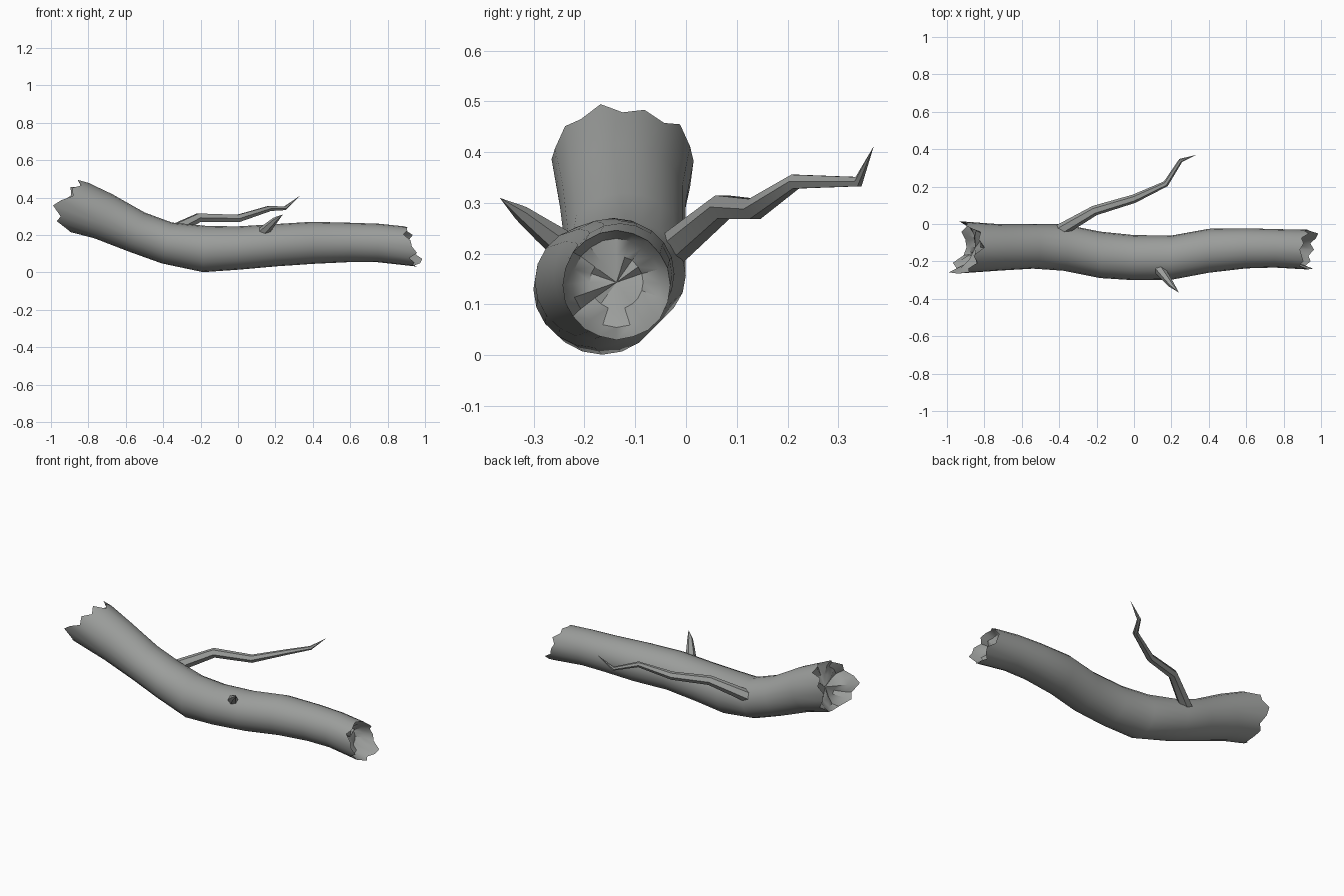
import bpy, bmesh, random
from math import sin, cos, pi, radians
from mathutils import Vector

random.seed(4)
cube = bpy.data.objects.get("Cube")
if cube:
    bpy.data.objects.remove(cube)

bark = bpy.data.materials.new("grey_bark")
bark.use_nodes = True
COLOUR = (0.33, 0.34, 0.33, 1)
bark.diffuse_color = COLOUR
bark.node_tree.nodes["Principled BSDF"].inputs["Base Color"].default_value = COLOUR


def bridge(bm, a, b):
    n = len(a)
    for i in range(n):
        bm.faces.new((a[i], a[(i + 1) % n], b[(i + 1) % n], b[i]))


def fan(bm, ring, point):
    tip = bm.verts.new(point)
    for i in range(len(ring)):
        bm.faces.new((ring[i], ring[(i + 1) % len(ring)], tip))


def finish(bm, name, angle):
    bmesh.ops.recalc_face_normals(bm, faces=bm.faces)
    mesh = bpy.data.meshes.new(name)
    bm.to_mesh(mesh)
    bm.free()
    mesh.materials.append(bark)
    obj = bpy.data.objects.new(name, mesh)
    bpy.context.collection.objects.link(obj)
    bpy.ops.object.select_all(action="DESELECT")
    obj.select_set(True)
    bpy.context.view_layer.objects.active = obj
    bpy.ops.object.shade_smooth_by_angle(angle=radians(angle))


# Trunk stations: centre x, y, z, half width, half height, lean in degrees
stations = [
    (-.88, -.125, .36, .14, .14, 22), (-.72, -.125, .30, .125, .128, 22),
    (-.54, -.12, .215, .118, .112, 21), (-.38, -.125, .157, .125, .113, 14),
    (-.18, -.165, .125, .125, .125, 3), (0, -.18, .13, .12, .115, -4),
    (.2, -.18, .145, .115, .11, -4), (.4, -.143, .158, .115, .11, -3),
    (.6, -.13, .16, .105, .103, 0), (.75, -.13, .157, .103, .103, 2),
    (.87, -.137, .142, .105, .104, 4),
]
SIDES = 20
# Splinter lengths around each broken end: back, top, front, bottom
left_jags = [.06, .03, .05, -.02, .0, -.03, .03, .0, .04, .02,
             .07, .10, .04, .05, -.02, -.04, -.03, .0, -.02, .03]
right_jags = [.06, .04, .06, .02, .03, .01, .02, .03, .01, .05,
              .06, .09, .05, .08, .07, .10, .08, .11, .12, .07]


def ring_points(station, scale=1, shifts=None):
    x, y, z, ry, rz, lean = station
    lean = radians(lean)
    up, along = Vector((sin(lean), 0, cos(lean))), Vector((cos(lean), 0, -sin(lean)))
    points = []
    for i in range(SIDES):
        a = 2 * pi * i / SIDES
        p = Vector((x, y, z)) + scale * (Vector((0, ry * cos(a), 0)) + up * rz * sin(a))
        points.append(p + along * (shifts[i] if shifts else 0))
    return points


bm = bmesh.new()
rings = []
for k, s in enumerate(stations):
    shifts = None
    if k == 0:
        shifts = [-j for j in left_jags]
    elif k == len(stations) - 1:
        shifts = right_jags
    rings.append([bm.verts.new(p) for p in ring_points(s, random.uniform(.99, 1.03), shifts)])
for a, b in zip(rings, rings[1:]):
    bridge(bm, a, b)

# Hollowed, splintered wood inside both broken ends
for ring, s, jags, sign in ((rings[0], stations[0], left_jags, -1),
                            (rings[-1], stations[-1], right_jags, 1)):
    outer = ring
    for scale, keep, depth in ((.83, .6, .03), (.5, .3, .04)):
        shifts = [sign * (j * keep - depth + random.uniform(-.015, .015)) for j in jags]
        inner = [bm.verts.new(p) for p in ring_points(s, scale, shifts)]
        bridge(bm, outer, inner)
        outer = inner
    fan(bm, outer, sum((v.co for v in outer), Vector()) / SIDES)
finish(bm, "trunk", 40)


# Tapering side branches: each point is x, y, z, radius
def branch(name, path, sides=6):
    bm = bmesh.new()
    points = [Vector(p[:3]) for p in path]
    rings = []
    for i, p in enumerate(points[:-1]):
        d = (points[i + 1] - points[max(i - 1, 0)]).normalized()
        u = d.cross(Vector((0, 0, 1))).normalized()
        v = u.cross(d)
        rings.append([bm.verts.new(p + path[i][3] * (u * cos(2 * pi * k / sides) + v * sin(2 * pi * k / sides)))
                      for k in range(sides)])
    for a, b in zip(rings, rings[1:]):
        bridge(bm, a, b)
    bm.faces.new(rings[0])
    fan(bm, rings[-1], points[-1])
    finish(bm, name, 50)


branch("long_back_branch", [
    (-.42, -.05, .19, .036), (-.21, .072, .292, .027), (0, .135, .288, .023),
    (.17, .215, .342, .016), (.25, .34, .342, .011), (.335, .37, .412, 0)])
branch("short_front_twig", [
    (.12, -.22, .20, .034), (.165, -.28, .245, .024), (.2, -.325, .28, .016), (.24, -.367, .31, 0)])
